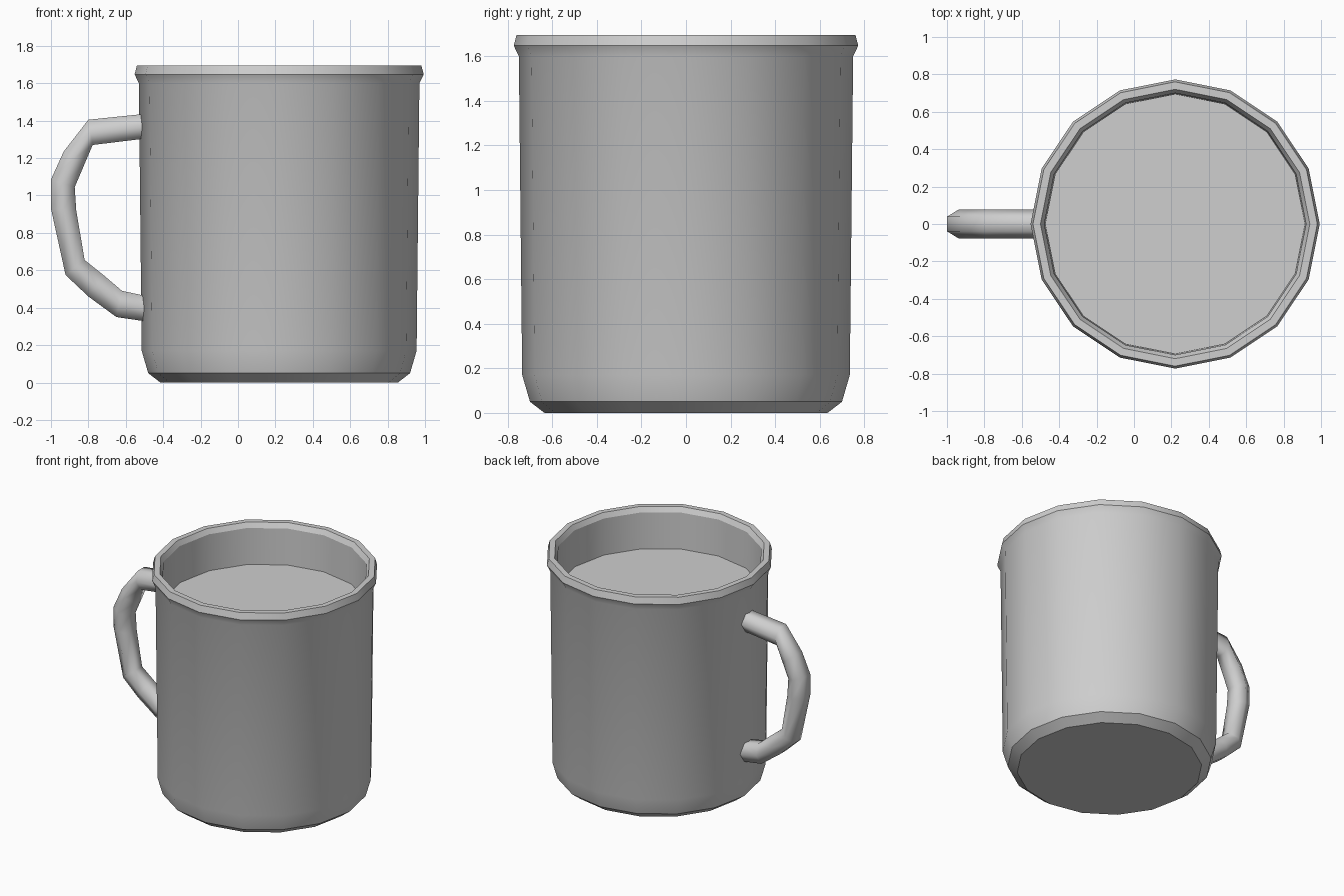
import bpy, bmesh, math

if "Cube" in bpy.data.objects:
    bpy.data.objects.remove(bpy.data.objects["Cube"])

CX = 0.22     # centre of the cup body
SIDES = 16

grey = bpy.data.materials.new("light grey")
grey.diffuse_color = (0.62, 0.62, 0.62, 1)
grey.use_nodes = True
grey.node_tree.nodes["Principled BSDF"].inputs["Base Color"].default_value = grey.diffuse_color


def finish(name, bm, angle):
    bmesh.ops.recalc_face_normals(bm, faces=bm.faces)
    mesh = bpy.data.meshes.new(name)
    bm.to_mesh(mesh)
    bm.free()
    mesh.materials.append(grey)
    obj = bpy.data.objects.new(name, mesh)
    bpy.context.collection.objects.link(obj)
    bpy.ops.object.select_all(action='DESELECT')
    obj.select_set(True)
    bpy.context.view_layer.objects.active = obj
    bpy.ops.object.shade_smooth_by_angle(angle=math.radians(angle))
    return obj


def skin(rings):
    """Bridge closed rings of points and cap both ends."""
    bm = bmesh.new()
    loops = [[bm.verts.new(p) for p in ring] for ring in rings]
    n = len(loops[0])
    for a, b in zip(loops, loops[1:]):
        for i in range(n):
            j = (i + 1) % n
            bm.faces.new((a[i], a[j], b[j], b[i]))
    bm.faces.new(loops[0])
    bm.faces.new(loops[-1])
    return bm


def circle(r, z):
    return [(CX + r * math.cos(2 * math.pi * i / SIDES),
             r * math.sin(2 * math.pi * i / SIDES), z) for i in range(SIDES)]


# Cup: outer wall, rolled rim, inner wall and floor
profile = [(0.635, 0), (0.70, 0.05), (0.735, 0.17), (0.75, 1.60),
           (0.773, 1.648), (0.76, 1.696), (0.72, 1.696), (0.70, 1.66),
           (0.68, 0.15)]
finish("cup", skin([circle(r, z) for r, z in profile]), 25)

# Drink surface inside the cup
bm = bmesh.new()
bm.faces.new([bm.verts.new(p) for p in circle(0.695, 1.39)])
finish("drink", bm, 25)

# Handle: six-sided tube, each ring given by its outer and inner edge (x, z)
edges = [((-0.49, 1.437), (-0.49, 1.305)), ((-0.80, 1.405), (-0.777, 1.27)),
         ((-0.932, 1.235), (-0.826, 1.155)), ((-1.0, 1.085), (-0.873, 1.045)),
         ((-1.0, 0.93), (-0.865, 0.92)), ((-0.922, 0.575), (-0.82, 0.655)),
         ((-0.80, 0.46), (-0.72, 0.575)), ((-0.65, 0.35), (-0.62, 0.49)),
         ((-0.48, 0.325), (-0.48, 0.46))]
rings = []
for (ox, oz), (ix, iz) in edges:
    mx, mz = (ox + ix) / 2, (oz + iz) / 2
    rings.append([(ox, -0.039, oz), (ox, 0.039, oz), (mx, 0.078, mz),
                  (ix, 0.039, iz), (ix, -0.039, iz), (mx, -0.078, mz)])
finish("handle", skin(rings), 62)
